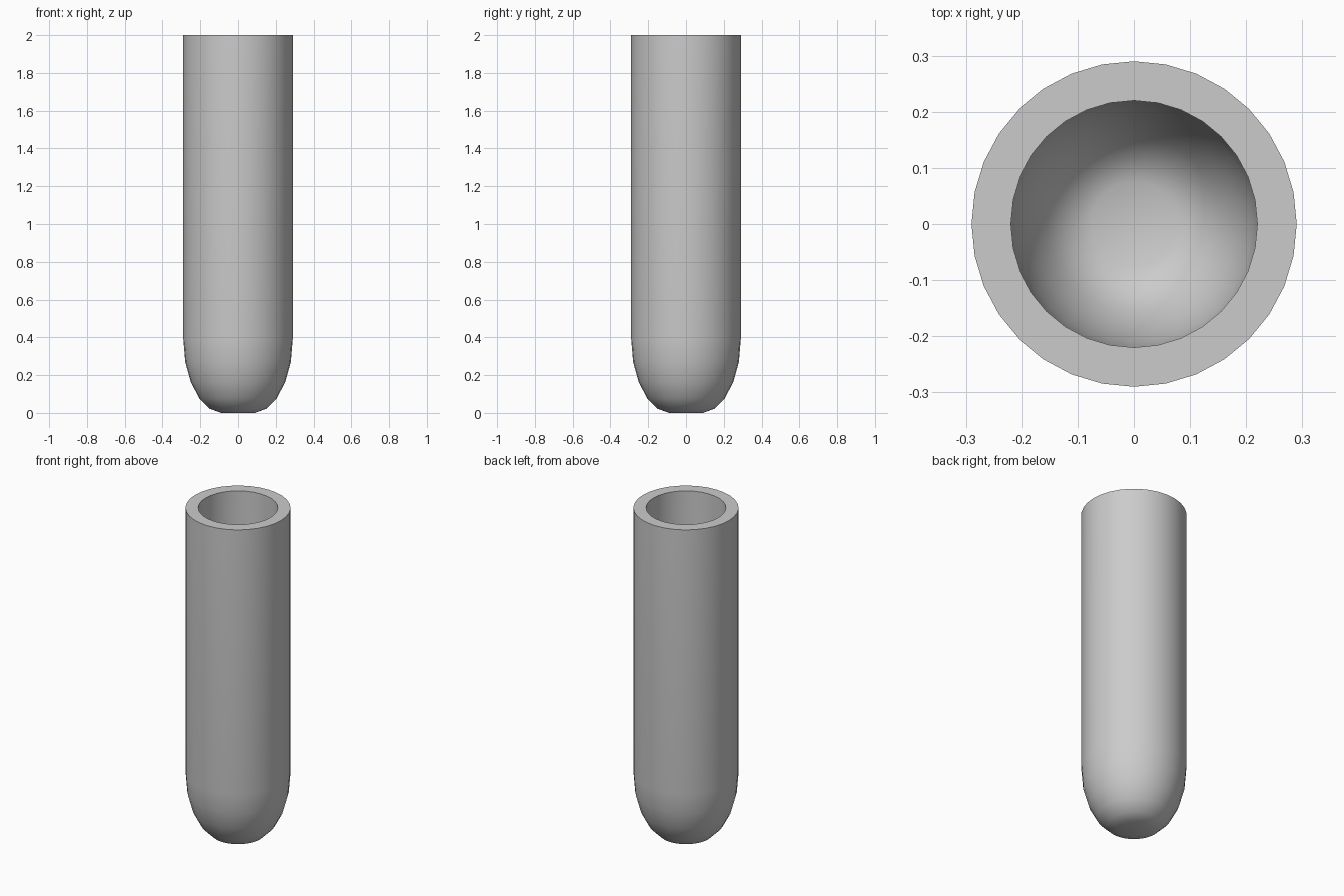
import bpy, bmesh
from math import sin, cos, pi, radians

if "Cube" in bpy.data.objects:
    bpy.data.objects.remove(bpy.data.objects["Cube"])

SIDES = 32
# (radius, height) rings: outer wall bottom to rim, then down the inside
outer = [(0.09, 0.0), (0.15, 0.022), (0.205, 0.077), (0.25, 0.162),
         (0.28, 0.27), (0.29, 0.39), (0.29, 2.0)]
inner = [(0.22, 2.0), (0.22, 0.39), (0.211, 0.285), (0.187, 0.195),
         (0.154, 0.131), (0.118, 0.089), (0.075, 0.07)]

bm = bmesh.new()
rings = [[bm.verts.new((r * cos(2 * pi * i / SIDES), r * sin(2 * pi * i / SIDES), z))
          for i in range(SIDES)] for r, z in outer + inner]

# Walls and rim
for a, b in zip(rings, rings[1:]):
    for i in range(SIDES):
        j = (i + 1) % SIDES
        bm.faces.new((a[i], a[j], b[j], b[i]))
# Outer and inner floors
bm.faces.new(rings[0][::-1])
bm.faces.new(rings[-1])
bmesh.ops.recalc_face_normals(bm, faces=bm.faces)

mesh = bpy.data.meshes.new("test_tube")
bm.to_mesh(mesh)
bm.free()
tube = bpy.data.objects.new("test_tube", mesh)
bpy.context.collection.objects.link(tube)

# Smooth walls, sharp rim
bpy.context.view_layer.objects.active = tube
tube.select_set(True)
bpy.ops.object.shade_smooth_by_angle(angle=radians(35))
